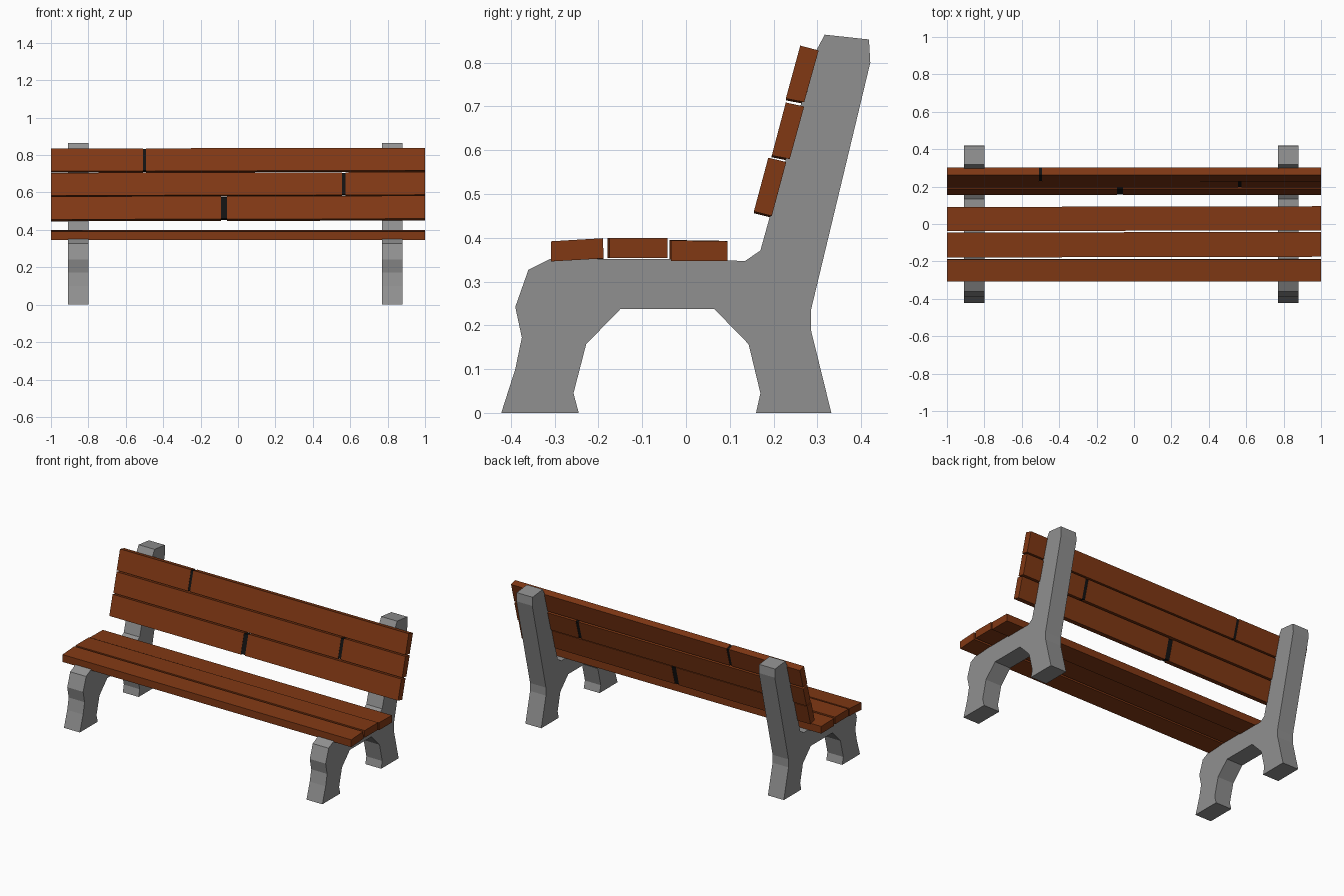
import bpy
import bmesh

if "Cube" in bpy.data.objects:
    bpy.data.objects.remove(bpy.data.objects["Cube"])


def material(name, rgb):
    m = bpy.data.materials.new(name)
    m.diffuse_color = (*rgb, 1)
    m.use_nodes = True
    m.node_tree.nodes["Principled BSDF"].inputs["Base Color"].default_value = m.diffuse_color
    return m


WOOD = material("brown wood", (0.22, 0.040, 0.007))
STONE = material("grey concrete", (0.28, 0.28, 0.28))
DARK = material("black joint", (0.006, 0.006, 0.006))


def prism(name, x0, sec0, x1, sec1, mat):
    """Solid between two matching (y, z) sections at x0 and x1."""
    bm = bmesh.new()
    a = [bm.verts.new((x0, y, z)) for y, z in sec0]
    b = [bm.verts.new((x1, y, z)) for y, z in sec1]
    bm.faces.new(a)
    bm.faces.new(b[::-1])
    n = len(a)
    for i in range(n):
        j = (i + 1) % n
        bm.faces.new((a[j], a[i], b[i], b[j]))
    bmesh.ops.recalc_face_normals(bm, faces=bm.faces)
    me = bpy.data.meshes.new(name)
    bm.to_mesh(me)
    bm.free()
    me.materials.append(mat)
    ob = bpy.data.objects.new(name, me)
    bpy.context.collection.objects.link(ob)
    return ob


# Concrete side frames: one profile carries legs, seat rail and back post
FRAME = [(-0.422, 0), (-0.245, 0), (-0.257, 0.045), (-0.228, 0.157),
         (-0.15, 0.237), (0.065, 0.237), (0.143, 0.157), (0.17, 0.045),
         (0.16, 0), (0.332, 0), (0.286, 0.187), (0.286, 0.237),
         (0.421, 0.80), (0.418, 0.853), (0.317, 0.864), (0.296, 0.825),
         (0.17, 0.371), (0.135, 0.347), (-0.03, 0.352), (-0.31, 0.352),
         (-0.36, 0.327), (-0.39, 0.242), (-0.375, 0.172), (-0.39, 0.10)]
for side, x0, x1 in (("left", -0.91, -0.80), ("right", 0.77, 0.88)):
    prism(side + "_frame", x0, FRAME, x1, FRAME, STONE)


def plank(name, right, shift, joint=None, gap=0.02):
    """Slightly crooked board; shift is the (y, z) offset of its left end."""
    def section(x, scale=1.0):
        t = (1 - x) / 2
        cy = sum(p[0] for p in right) / 4
        cz = sum(p[1] for p in right) / 4
        return [(cy + (y - cy) * scale + shift[0] * t,
                 cz + (z - cz) * scale + shift[1] * t) for y, z in right]

    spans = [(-1, 1)]
    if joint is not None:
        l, r = joint - gap / 2, joint + gap / 2
        spans = [(-1, l), (r, 1)]
        # dark recessed filler between the two board halves
        prism(name + "_joint", l, section(l, 0.94), r, section(r, 0.94), DARK)
    for i, (a, b) in enumerate(spans):
        prism(f"{name}_{i + 1}", a, section(a), b, section(b), WOOD)


# Seat boards
plank("seat_front_plank", [(-0.308, 0.346), (-0.188, 0.353),
                           (-0.190, 0.399), (-0.308, 0.392)], (0, -0.001))
plank("seat_middle_plank", [(-0.175, 0.354), (-0.042, 0.354),
                            (-0.042, 0.399), (-0.175, 0.399)], (-0.004, 0))
plank("seat_rear_plank", [(-0.034, 0.347), (0.095, 0.347),
                          (0.095, 0.392), (-0.034, 0.394)], (-0.004, 0.001))

# Back boards, leaning with the posts
plank("back_lower_plank", [(0.155, 0.460), (0.196, 0.450),
                           (0.229, 0.573), (0.188, 0.583)],
      (0, -0.004), -0.075, 0.03)
plank("back_middle_plank", [(0.196, 0.588), (0.237, 0.580),
                            (0.270, 0.700), (0.228, 0.709)],
      (-0.001, -0.004), 0.565, 0.02)
plank("back_upper_plank", [(0.228, 0.718), (0.270, 0.710),
                           (0.303, 0.828), (0.261, 0.839)],
      (0, -0.004), -0.50, 0.016)
